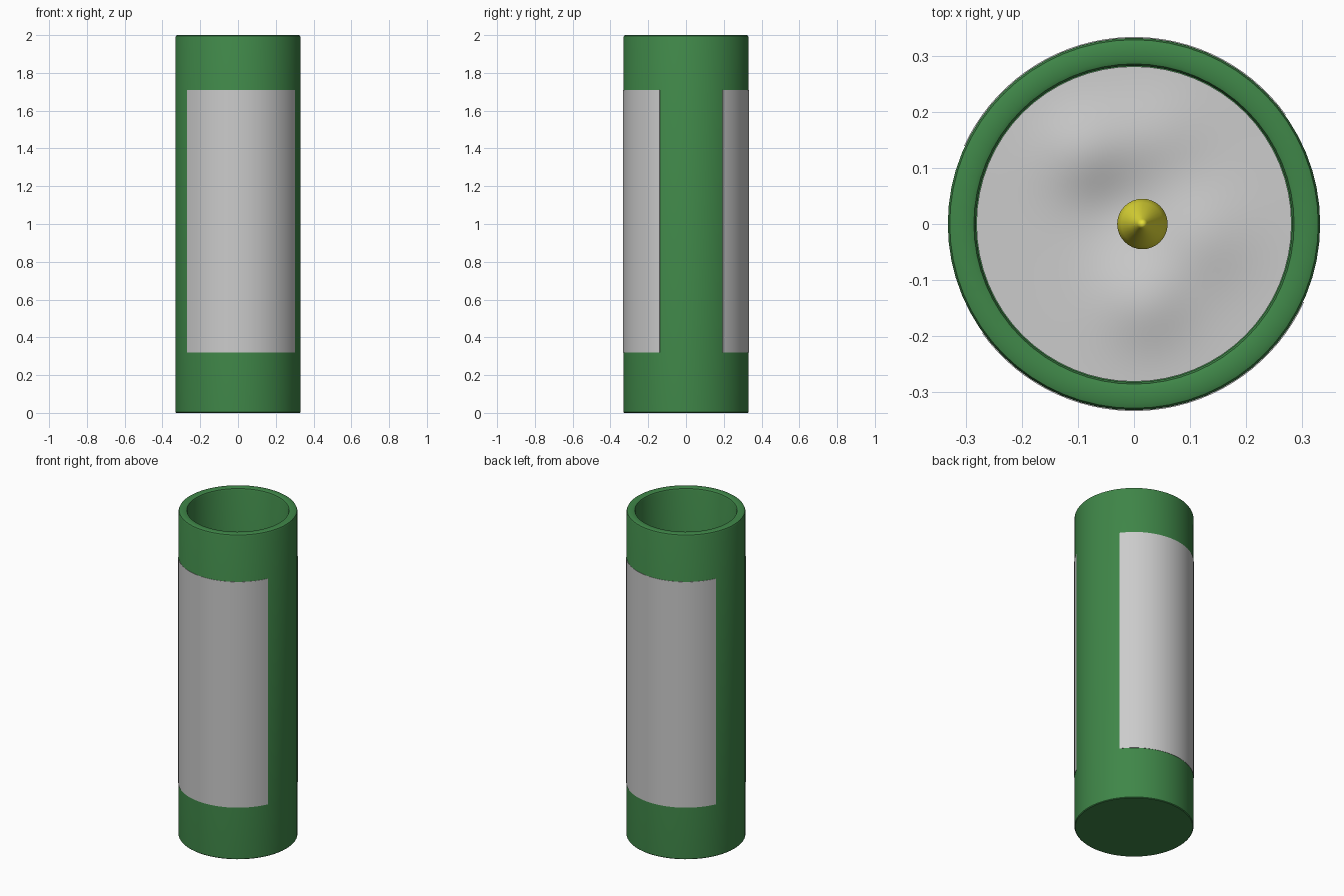
import bpy, bmesh
from math import sin, cos, pi, radians, exp

if "Cube" in bpy.data.objects:
    bpy.data.objects.remove(bpy.data.objects["Cube"])

SEG = 64
WAX_Z = 1.5


def material(name, color):
    m = bpy.data.materials.new(name)
    m.diffuse_color = color
    m.use_nodes = True
    m.node_tree.nodes["Principled BSDF"].inputs["Base Color"].default_value = m.diffuse_color
    return m


def finish(name, bm, mat=None, angle=40):
    bmesh.ops.recalc_face_normals(bm, faces=bm.faces)
    me = bpy.data.meshes.new(name)
    bm.to_mesh(me)
    bm.free()
    ob = bpy.data.objects.new(name, me)
    bpy.context.collection.objects.link(ob)
    if mat:
        me.materials.append(mat)
    bpy.ops.object.select_all(action='DESELECT')
    ob.select_set(True)
    bpy.context.view_layer.objects.active = ob
    bpy.ops.object.shade_smooth_by_angle(angle=radians(angle))
    return ob


def lathe(name, profile, mat=None, seg=SEG, x=0, height=None, angle=40):
    """Spin an (r, z) profile whose ends lie on the axis; height(x, y) lifts points."""
    bm = bmesh.new()
    rings = []
    for r, z in profile:
        n = 1 if r == 0 else seg
        ring = []
        for i in range(n):
            px, py = r * cos(2 * pi * i / seg), r * sin(2 * pi * i / seg)
            dz = height(px, py) if height and z >= WAX_Z else 0
            ring.append(bm.verts.new((px + x, py, z + dz)))
        rings.append(ring)
    for a, b in zip(rings, rings[1:]):
        for i in range(seg):
            j = (i + 1) % seg
            quad = [a[i % len(a)], a[j % len(a)], b[j % len(b)], b[i % len(b)]]
            bm.faces.new(list(dict.fromkeys(quad)))
    return finish(name, bm, mat, angle)


def label(name, start, end, r0=0.329, r1=0.3335, z0=0.32, z1=1.71, n=32):
    """Thin curved sheet hugging the jar."""
    bm = bmesh.new()
    rows = []
    for i in range(n + 1):
        t = radians(start + (end - start) * i / n)
        rows.append([bm.verts.new((r * cos(t), r * sin(t), z))
                     for r, z in ((r0, z0), (r1, z0), (r1, z1), (r0, z1))])
    for a, b in zip(rows, rows[1:]):
        for k in range(4):
            bm.faces.new((a[k], a[(k + 1) % 4], b[(k + 1) % 4], b[k]))
    bm.faces.new(rows[0])
    bm.faces.new(rows[-1])
    return finish(name, bm)


green = material("green_glass", (0.05, 0.24, 0.065, 1))
yellow = material("flame_yellow", (0.8, 0.75, 0.04, 1))

# Jar: hollow, rounded rim, flat base
lathe("jar", [(0, 0), (0.328, 0), (0.332, 0.004), (0.332, 1.988), (0.3285, 1.9965),
              (0.32, 2.0), (0.293, 2.0), (0.2855, 1.9965), (0.282, 1.988),
              (0.282, 0.06), (0, 0.06)], green)

# Labels on front and back, half a turn apart
label("front_label", -144.2, -24.7)
label("back_label", 35.8, 155.3)


# Wax with a gently melted, lumpy top
def lumps(x, y):
    def bump(cx, cy, s, h):
        return h * exp(-((x - cx) ** 2 + (y - cy) ** 2) / s ** 2)
    return (bump(-0.09, 0.13, 0.08, 0.02) + bump(0.02, -0.14, 0.08, 0.02)
            + bump(0.12, -0.02, 0.09, 0.016) + bump(0.04, 0.16, 0.08, 0.012)
            - bump(-0.03, 0.03, 0.08, 0.012))


lathe("wax", [(0, 0.07)] + [(0.281, 0.07)]
      + [(0.281 * i / 24, WAX_Z) for i in range(24, -1, -1)], height=lumps)

# Wick and pointed flame
lathe("wick", [(0, 1.45), (0.01, 1.45), (0.01, 1.56), (0, 1.56)], seg=12, x=0.015)
lathe("flame", [(0, 1.53), (0.025, 1.54), (0.042, 1.56), (0.045, 1.58),
                (0.038, 1.61), (0.022, 1.66), (0.009, 1.70), (0, 1.73)],
      yellow, seg=32, x=0.015, angle=60)
